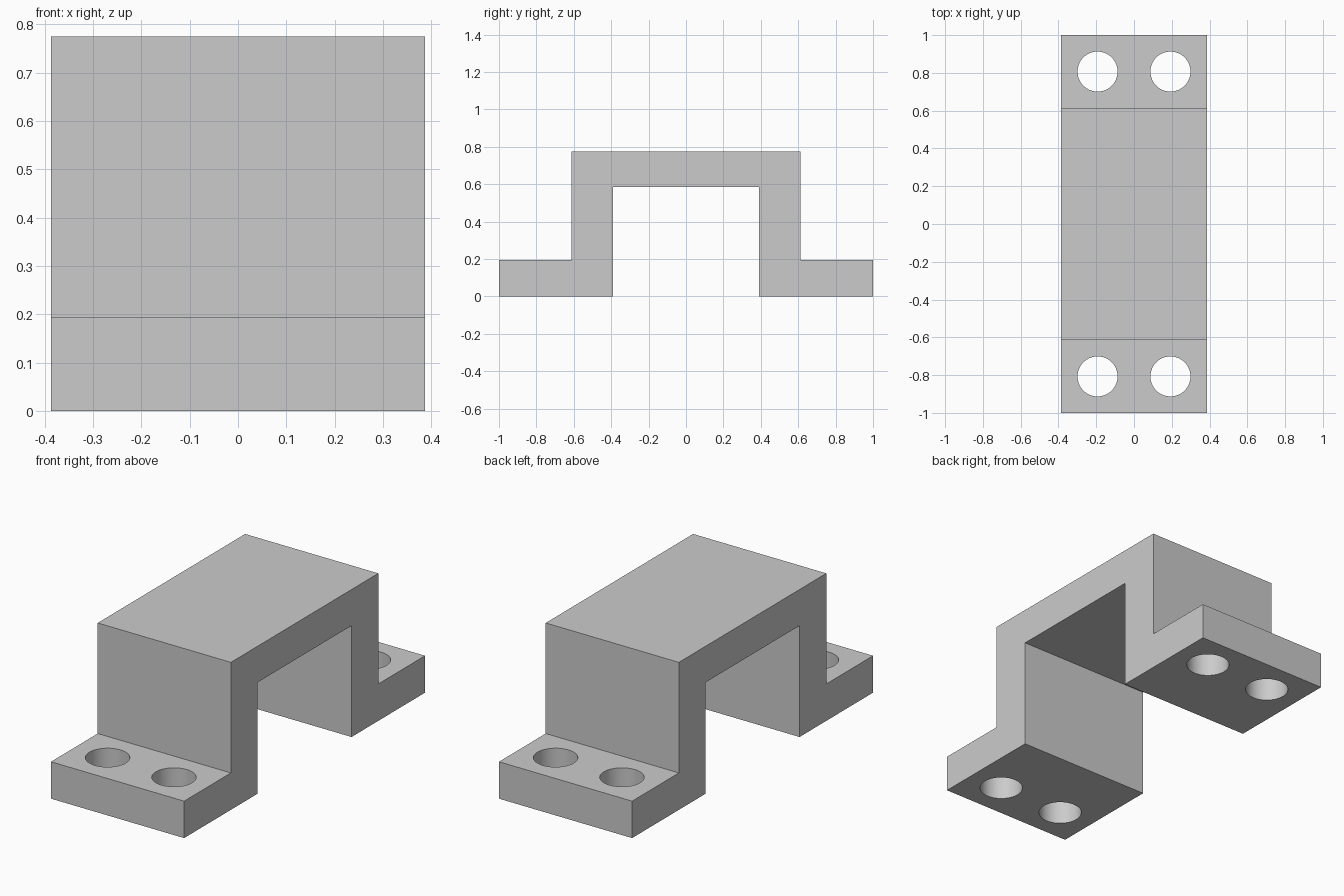
import bpy
import bmesh
import math
from mathutils import Matrix

cube = bpy.data.objects.get("Cube")
if cube:
    bpy.data.objects.remove(cube, do_unlink=True)

HALF_WIDTH = 0.387
HOLE_RADIUS = 0.106
HOLE_X, HOLE_Y = 0.193, 0.807

grey = bpy.data.materials.new("plain_grey")
grey.use_nodes = True
colour = (0.6, 0.6, 0.6, 1)
grey.diffuse_color = colour
grey.node_tree.nodes["Principled BSDF"].inputs["Base Color"].default_value = colour


def add_object(name, bm):
    bmesh.ops.recalc_face_normals(bm, faces=bm.faces)
    mesh = bpy.data.meshes.new(name)
    bm.to_mesh(mesh)
    bm.free()
    mesh.materials.append(grey)
    obj = bpy.data.objects.new(name, mesh)
    bpy.context.collection.objects.link(obj)
    return obj


# Bracket body: mirrored hat-shaped profile extruded across x
half = [(0.39, 0.585), (0.39, 0), (1, 0), (1, 0.194), (0.612, 0.194), (0.612, 0.775)]
profile = half + [(-y, z) for y, z in reversed(half)]
bm = bmesh.new()
face = bm.faces.new([bm.verts.new((-HALF_WIDTH, y, z)) for y, z in profile])
side = bmesh.ops.extrude_face_region(bm, geom=[face])
bmesh.ops.translate(bm, vec=(2 * HALF_WIDTH, 0, 0),
                    verts=[v for v in side["geom"] if isinstance(v, bmesh.types.BMVert)])
bracket = add_object("mounting_bracket", bm)

# Bolt holes: two through each foot
bm = bmesh.new()
for sx in (-1, 1):
    for sy in (-1, 1):
        bmesh.ops.create_cone(bm, cap_ends=True, segments=64, depth=0.5,
                              radius1=HOLE_RADIUS, radius2=HOLE_RADIUS,
                              matrix=Matrix.Translation((sx * HOLE_X, sy * HOLE_Y, 0.1)))
cutter = add_object("bolt_hole_cutter", bm)
cutter.hide_render = True

cut = bracket.modifiers.new("bolt_holes", "BOOLEAN")
cut.operation = "DIFFERENCE"
cut.solver = "EXACT"
cut.object = cutter

bpy.ops.object.select_all(action="DESELECT")
bracket.select_set(True)
bpy.context.view_layer.objects.active = bracket
bpy.ops.object.modifier_apply(modifier=cut.name)
bpy.data.objects.remove(cutter, do_unlink=True)

# Smooth hole walls, crisp outer edges
bpy.ops.object.shade_smooth_by_angle(angle=math.radians(30))
